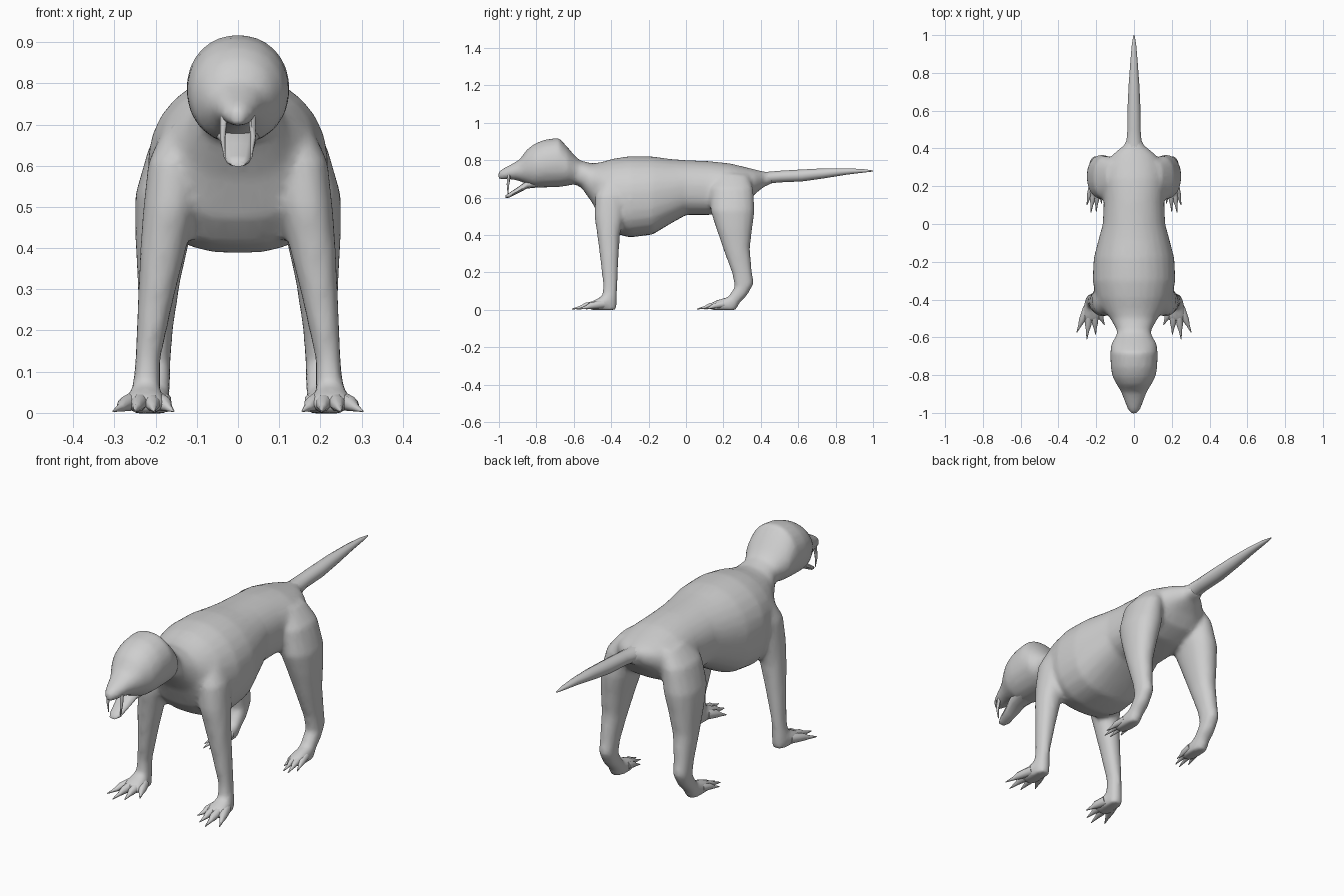
import bpy, bmesh, math
from mathutils import Vector

hide = bpy.data.materials.new("grey hide")
hide.diffuse_color = (0.62, 0.62, 0.62, 1)


def section(c, u, v, n, power=2.0, low=None):
    """Rounded ring of n points around c with half axes u and v; low shapes its lower half."""
    pts = []
    for i in range(n):
        a = 2 * math.pi * (i + 0.5) / n
        co, si = math.cos(a), math.sin(a)
        p = low if low and si < 0 else power
        k = (abs(co) ** p + abs(si) ** p) ** (-1 / p)
        pts.append(Vector(c) + Vector(u) * co * k + Vector(v) * si * k)
    return pts


def loft(bm, rings):
    """Skin a closed tube through the rings."""
    vs = [[bm.verts.new(p) for p in r] for r in rings]
    n = len(vs[0])
    new = [bm.faces.new(vs[0]), bm.faces.new(vs[-1][::-1])]
    for a, b in zip(vs, vs[1:]):
        for i in range(n):
            j = (i + 1) % n
            new.append(bm.faces.new((a[j], a[i], b[i], b[j])))
    bmesh.ops.recalc_face_normals(bm, faces=new)


def along_y(rows, n=16, power=2.0, low=None, x=0):
    """Rows of y, half width, bottom, top."""
    return [section((x, y, (b + t) / 2), (w, 0, 0), (0, 0, (t - b) / 2), n, power, low)
            for y, w, b, t in rows]


def limb(rows, side, n=16):
    """Rows of inner x, outer x, front y, back y, z and slope of the ring."""
    out = []
    for x0, x1, y0, y1, z, s in rows:
        d = (y1 - y0) / 2
        out.append(section((side * (x0 + x1) / 2, (y0 + y1) / 2, z),
                           ((x1 - x0) / 2, 0, 0), (0, d, d * s), n, 2.2))
    return out


def spike(bm, points, radii, n=6):
    """Tapering tube along a path."""
    rings = []
    for i, p in enumerate(points):
        d = Vector(points[min(i + 1, len(points) - 1)]) - Vector(points[max(i - 1, 0)])
        u = d.normalized().orthogonal().normalized()
        rings.append(section(p, u * radii[i], d.normalized().cross(u) * radii[i], n))
    loft(bm, rings)


def finish(bm, name, angle=60):
    me = bpy.data.meshes.new(name)
    bm.to_mesh(me)
    bm.free()
    ob = bpy.data.objects.new(name, me)
    bpy.context.collection.objects.link(ob)
    me.materials.append(hide)
    bpy.ops.object.select_all(action='DESELECT')
    ob.select_set(True)
    bpy.context.view_layer.objects.active = ob
    bpy.ops.object.shade_smooth_by_angle(angle=math.radians(angle))
    return ob


# Torso with neck and rump
bm = bmesh.new()
loft(bm, along_y([
    (-0.64, 0.085, 0.69, 0.82), (-0.56, 0.092, 0.655, 0.797),
    (-0.50, 0.125, 0.57, 0.782), (-0.45, 0.17, 0.47, 0.79),
    (-0.39, 0.20, 0.41, 0.808), (-0.30, 0.219, 0.387, 0.822),
    (-0.18, 0.213, 0.402, 0.82), (-0.08, 0.187, 0.462, 0.806),
    (0.00, 0.165, 0.507, 0.80), (0.12, 0.16, 0.507, 0.795),
    (0.24, 0.168, 0.52, 0.782), (0.32, 0.15, 0.56, 0.762),
    (0.37, 0.11, 0.62, 0.75), (0.42, 0.05, 0.66, 0.737),
    (0.46, 0.038, 0.673, 0.738)], 28, 2.05, 2.7))

# Head and upper jaw, blended into the neck
loft(bm, along_y([
    (-0.565, 0.085, 0.675, 0.795), (-0.60, 0.10, 0.670, 0.83),
    (-0.635, 0.121, 0.662, 0.872), (-0.68, 0.126, 0.655, 0.921),
    (-0.76, 0.124, 0.653, 0.909), (-0.81, 0.114, 0.653, 0.888),
    (-0.85, 0.092, 0.670, 0.858), (-0.89, 0.068, 0.688, 0.803),
    (-0.94, 0.050, 0.698, 0.775), (-0.98, 0.034, 0.694, 0.755),
    (-1.004, 0.018, 0.698, 0.737)], 20, 2.1))

# Legs and feet, blended into the torso
front = [(0.08, 0.18, -0.45, -0.33, 0.69, 0), (0.09, 0.218, -0.485, -0.32, 0.61, 0),
         (0.10, 0.230, -0.490, -0.33, 0.50, 0), (0.125, 0.238, -0.475, -0.353, 0.40, 0),
         (0.155, 0.243, -0.460, -0.360, 0.28, 0), (0.188, 0.250, -0.443, -0.367, 0.13, 0),
         (0.188, 0.256, -0.452, -0.368, 0.06, 0.1), (0.186, 0.258, -0.47, -0.37, 0.0, 0)]
hind = [(0.08, 0.15, 0.17, 0.33, 0.725, 0), (0.08, 0.215, 0.13, 0.36, 0.65, 0),
        (0.09, 0.250, 0.13, 0.368, 0.53, 0), (0.115, 0.250, 0.163, 0.354, 0.43, 0),
        (0.14, 0.244, 0.203, 0.342, 0.32, 0.1), (0.158, 0.239, 0.248, 0.352, 0.20, 0.2),
        (0.163, 0.237, 0.260, 0.363, 0.13, 0.2), (0.163, 0.237, 0.213, 0.327, 0.065, 0.2),
        (0.163, 0.240, 0.14, 0.29, 0.035, 0.05), (0.168, 0.240, 0.14, 0.27, 0.0, 0)]
front_pad = [(-0.40, 0.034, -0.004, 0.09), (-0.46, 0.048, -0.004, 0.066),
             (-0.50, 0.050, -0.002, 0.048), (-0.52, 0.034, 0.002, 0.032)]
hind_pad = [(0.26, 0.032, -0.004, 0.075), (0.19, 0.038, -0.004, 0.06),
            (0.145, 0.036, -0.002, 0.044), (0.125, 0.026, 0.002, 0.03)]
for side in (-1, 1):
    loft(bm, limb(front, side))
    loft(bm, limb(hind, side))
    loft(bm, along_y(front_pad, 12, 2.4, x=side * 0.225))
    loft(bm, along_y(hind_pad, 12, 2.4, x=side * 0.204))
body = finish(bm, "body_and_legs")
rm = body.modifiers.new("blend", 'REMESH')
rm.mode = 'VOXEL'
rm.voxel_size = 0.0115
rm.use_smooth_shade = True
sm = body.modifiers.new("soften", 'SMOOTH')
sm.factor, sm.iterations = 0.5, 9
dec = body.modifiers.new("simplify", 'DECIMATE')
dec.ratio = 0.4

# Lower jaw
bm = bmesh.new()
loft(bm, along_y([
    (-0.78, 0.06, 0.655, 0.71), (-0.85, 0.046, 0.648, 0.69),
    (-0.90, 0.037, 0.622, 0.655), (-0.945, 0.029, 0.599, 0.625),
    (-0.965, 0.018, 0.598, 0.612)], 10, 2.4))
finish(bm, "lower_jaw")

# Fangs
bm = bmesh.new()
for s in (-1, 1):
    spike(bm, [(s * 0.034, -0.945, 0.72), (s * 0.037, -0.952, 0.67),
               (s * 0.032, -0.952, 0.618)], [0.010, 0.007, 0.002])
finish(bm, "fangs")

# Tail
bm = bmesh.new()
loft(bm, along_y([
    (0.37, 0.065, 0.645, 0.744), (0.43, 0.042, 0.672, 0.738),
    (0.50, 0.036, 0.68, 0.744), (0.62, 0.035, 0.685, 0.751),
    (0.74, 0.029, 0.702, 0.757), (0.86, 0.020, 0.722, 0.757),
    (0.95, 0.012, 0.733, 0.752), (1.00, 0.003, 0.739, 0.745)], 12))
finish(bm, "tail")

# Clawed toes: base x, base y, tip x, tip y
front_toes = [(0.198, -0.445, 0.156, -0.535), (0.211, -0.46, 0.203, -0.585),
              (0.235, -0.46, 0.25, -0.61), (0.248, -0.445, 0.303, -0.575)]
hind_toes = [(0.180, 0.20, 0.172, 0.11), (0.195, 0.19, 0.20, 0.065),
             (0.212, 0.19, 0.228, 0.06), (0.223, 0.20, 0.25, 0.10)]
for name, toes, r in (("front_toes", front_toes, 0.024), ("hind_toes", hind_toes, 0.019)):
    bm = bmesh.new()
    for s in (-1, 1):
        for bx, by, tx, ty in toes:
            path = []
            for t, z in ((0, 0.030), (0.5, 0.021), (0.68, 0.013), (1, 0.004)):
                path.append((s * (bx + (tx - bx) * t), by + (ty - by) * t, z))
            spike(bm, path, [r, r * 0.75, r * 0.42, 0.002], 8)
    finish(bm, name)
